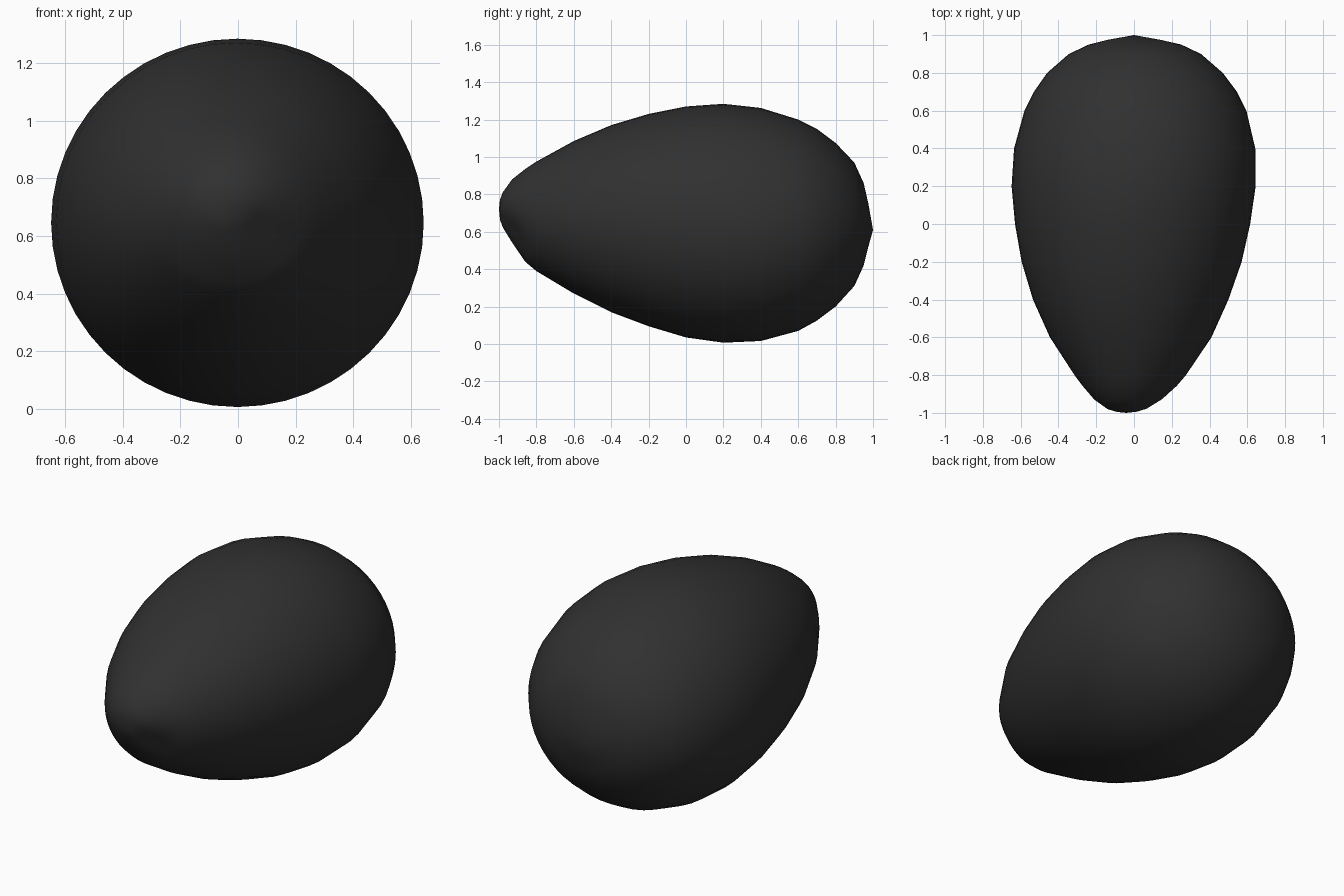
import bpy, bmesh, math

# Seed outline stations along y: (y, bottom z, top z, left x, right x)
STATIONS = [
    (-0.995, 0.66, 0.77, -0.09, 0.02), (-0.98, 0.62, 0.81, -0.14, 0.07),
    (-0.93, 0.54, 0.88, -0.21, 0.15), (-0.86, 0.44, 0.935, -0.27, 0.225),
    (-0.8, 0.39, 0.975, -0.315, 0.275), (-0.6, 0.27, 1.085, -0.445, 0.41),
    (-0.4, 0.17, 1.17, -0.535, 0.50), (-0.2, 0.095, 1.23, -0.595, 0.57),
    (0.0, 0.035, 1.27, -0.63, 0.615), (0.2, 0.007, 1.284, -0.648, 0.644),
    (0.4, 0.016, 1.262, -0.635, 0.642), (0.6, 0.07, 1.20, -0.58, 0.595),
    (0.7, 0.125, 1.15, -0.53, 0.545), (0.8, 0.2, 1.075, -0.46, 0.47),
    (0.9, 0.31, 0.97, -0.345, 0.355), (0.95, 0.42, 0.86, -0.24, 0.25),
    (0.975, 0.52, 0.75, -0.14, 0.14),
]
N = 48

bm = bmesh.new()
rings = []
for y, zb, zt, xl, xr in STATIONS:
    ring = []
    for i in range(N):
        a = 2 * math.pi * i / N
        x = (xl + xr) / 2 + (xr - xl) / 2 * math.cos(a)
        z = (zb + zt) / 2 + (zt - zb) / 2 * math.sin(a)
        # shallow dimple beside the narrow tip
        d = math.exp(-((x - 0.1) ** 2 + (z - 0.6) ** 2) / 0.008) if y < -0.85 else 0
        ring.append(bm.verts.new((x, y + 0.03 * d, z)))
    rings.append(ring)
for r0, r1 in zip(rings, rings[1:]):
    for i in range(N):
        j = (i + 1) % N
        bm.faces.new((r0[i], r0[j], r1[j], r1[i]))

# Close the blunt front tip and the small point at the back
for ring, co in ((rings[0], (-0.04, -1.0, 0.72)), (rings[-1], (0, 1.0, 0.61))):
    tip = bm.verts.new(co)
    for i in range(N):
        bm.faces.new((ring[i], ring[(i + 1) % N], tip))
bmesh.ops.recalc_face_normals(bm, faces=bm.faces)
for f in bm.faces:
    f.smooth = True

mesh = bpy.data.meshes.new("seed_body")
bm.to_mesh(mesh)
bm.free()
seed = bpy.data.objects.new("seed_body", mesh)
bpy.context.collection.objects.link(seed)

mat = bpy.data.materials.new("charcoal black")
mat.diffuse_color = (0.03, 0.03, 0.03, 1)
mesh.materials.append(mat)
